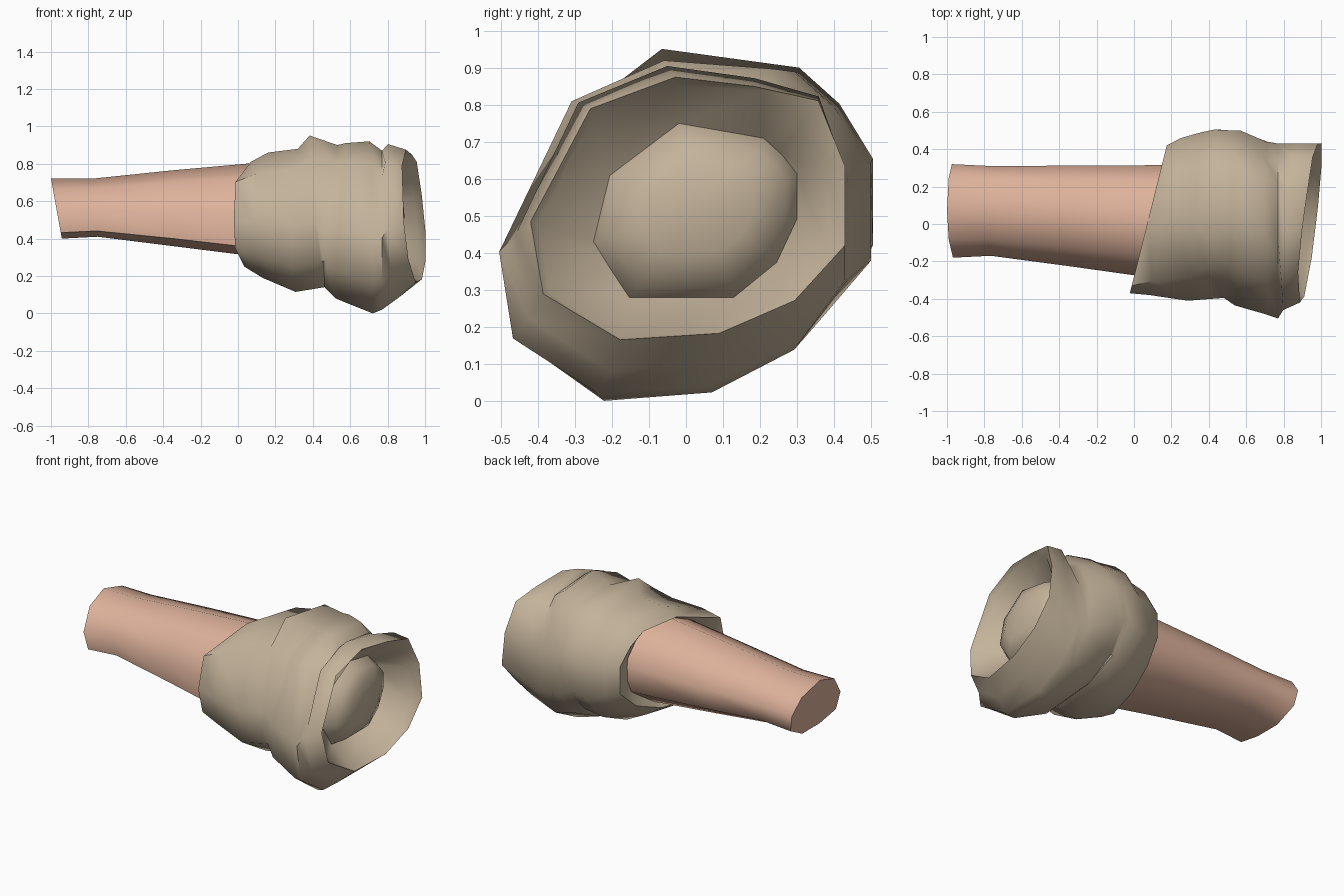
import bpy
import bmesh
import math

if "Cube" in bpy.data.objects:
    bpy.data.objects.remove(bpy.data.objects["Cube"])


def material(name, color):
    m = bpy.data.materials.new(name)
    m.diffuse_color = (*color, 1)
    m.use_nodes = True
    m.node_tree.nodes["Principled BSDF"].inputs["Base Color"].default_value = m.diffuse_color
    return m


skin = material("skin", (0.73, 0.445, 0.328))
cloth = material("tan cloth", (0.55, 0.45, 0.325))

# Cross-sections in a -1..1 box (y, z)
SLEEVE = [(-.43, -1), (.2, -.95), (.68, -.7), (1, -.28), (1, .32), (.8, .7),
          (.56, .95), (-.08, 1), (-.62, .76), (-1, -.1), (-.92, -.65)]
ARM = [(.4, -1), (.95, -.55), (1, .1), (.7, .7), (0, 1), (-.62, .68),
       (-1, -.1), (-.93, -.8), (-.3, -1)]
CAP = [(-.65, -1), (.38, -1), (.8, -.6), (1, -.1), (1, .42), (.85, .64),
       (.67, .83), (-.16, 1), (-.84, .4), (-1, -.36), (-.83, -.68)]


def loft(name, section, rings, mat, angle, tip=None, start_tip=None, moved=None):
    """Rings: x, tilt by y, tilt by z, y min, y max, z min, z max."""
    bm = bmesh.new()
    loops = []
    n = len(section)
    for i, (x, ty, tz, y0, y1, z0, z1) in enumerate(rings):
        loop = []
        for j, uv in enumerate(section):
            u, v = (moved or {}).get((i, j), uv)
            y = (y0 + y1) / 2 + u * (y1 - y0) / 2
            z = (z0 + z1) / 2 + v * (z1 - z0) / 2
            loop.append(bm.verts.new((x + ty * y + tz * (z - .5), y, z)))
        loops.append(loop)
    for a, b in zip(loops, loops[1:]):
        for j in range(n):
            k = (j + 1) % n
            bm.faces.new((a[j], a[k], b[k], b[j]))
    for loop, point in ((loops[-1], tip), (loops[0], start_tip)):
        if point:
            t = bm.verts.new(point)
            for j in range(n):
                bm.faces.new((loop[j], loop[(j + 1) % n], t))
    bmesh.ops.recalc_face_normals(bm, faces=bm.faces)
    me = bpy.data.meshes.new(name)
    bm.to_mesh(me)
    bm.free()
    me.materials.append(mat)
    ob = bpy.data.objects.new(name, me)
    bpy.context.collection.objects.link(ob)
    bpy.ops.object.select_all(action='DESELECT')
    ob.select_set(True)
    bpy.context.view_layer.objects.active = ob
    bpy.ops.object.shade_smooth_by_angle(angle=math.radians(angle))
    return ob


# Forearm, a tapering tube closed at the wrist
loft("forearm", ARM, [
    (-.96, 0, -.18, -.18, .32, .40, .72),
    (-.76, 0, -.10, -.17, .31, .41, .72),
    (-.35, 0, 0, -.225, .312, .36, .765),
    (.15, .25, 0, -.285, .315, .30, .81),
], skin, 62, start_tip=(-.965, .07, .56))

# Rolled sleeve: cuff, two bunched folds and flared mouth with lining
loft("sleeve", SLEEVE, [
    (.12, .25, 0, -.27, .31, .31, .79),
    (.07, .25, 0, -.37, .42, .25, .81),
    (.16, .20, 0, -.38, .46, .19, .86),
    (.32, .08, 0, -.41, .49, .115, .88),
    (.43, .03, -.10, -.40, .505, .14, .92),
    (.49, .02, .10, -.395, .50, .15, .90),
    (.55, .02, .06, -.435, .50, .08, .91),
    (.71, 0, -.02, -.485, .44, .0, .92),
    (.77, 0, 0, -.505, .43, .02, .87),
    (.84, .10, -.08, -.46, .43, .08, .905),
    (.94, .13, -.10, -.42, .43, .165, .875),
    (.91, .12, -.10, -.40, .38, .17, .855),
    (.77, 0, 0, -.25, .30, .28, .75),
], cloth, 60, moved={
    (1, 8): (-.9, .62), (2, 8): (-.82, .66), (3, 8): (-.72, .70),
    (4, 7): (-.26, 1.08), (8, 8): (-.54, .66),
    (9, 5): (.84, .8), (9, 6): (.45, .92),
    (10, 5): (.83, .82), (10, 6): (.42, .93), (11, 5): (.83, .7),
    **{(12, j): uv for j, uv in enumerate(CAP)},
})

# Rounded plug inside the sleeve mouth
loft("sleeve_inner_cap", CAP, [
    (.77, 0, 0, -.25, .30, .28, .75),
    (.84, 0, 0, -.21, .27, .315, .715),
    (.88, 0, 0, -.12, .18, .40, .64),
], cloth, 80, tip=(.89, .03, .52))
